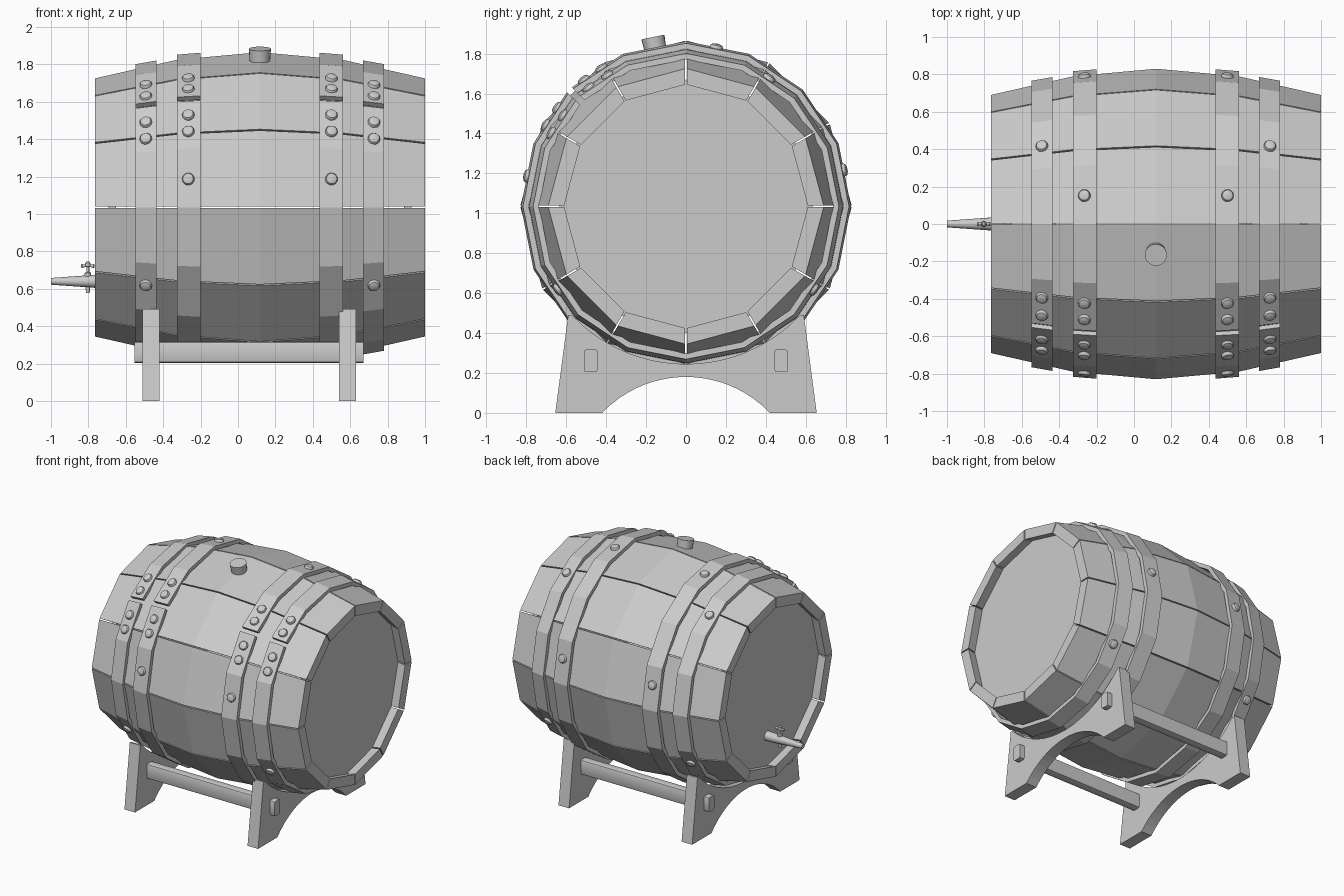
import bpy, bmesh
from math import sin, cos, pi, radians, sqrt
from mathutils import Vector

if "Cube" in bpy.data.objects:
    bpy.data.objects.remove(bpy.data.objects["Cube"])

CX, CZ = 0.117, 1.035            # barrel axis position (axis runs along x)


def finish(name, bm, smooth=False):
    bmesh.ops.recalc_face_normals(bm, faces=bm.faces)
    me = bpy.data.meshes.new(name)
    bm.to_mesh(me)
    bm.free()
    ob = bpy.data.objects.new(name, me)
    bpy.context.collection.objects.link(ob)
    if smooth:
        bpy.context.view_layer.objects.active = ob
        ob.select_set(True)
        bpy.ops.object.shade_smooth_by_angle(angle=radians(35))
        ob.select_set(False)
    return ob


def loft(bm, rings):
    """Skin closed rings of points in order and cap both ends."""
    vs = [[bm.verts.new(p) for p in r] for r in rings]
    n = len(vs[0])
    for a, b in zip(vs, vs[1:]):
        for i in range(n):
            bm.faces.new((a[i], a[(i + 1) % n], b[(i + 1) % n], b[i]))
    bm.faces.new(vs[0][::-1])
    bm.faces.new(vs[-1])


def lathe(bm, base, axis, profile, n=16):
    """Round solid: profile is (radius, height along axis)."""
    q = Vector(axis).normalized().to_track_quat('Z', 'Y')
    loft(bm, [[Vector(base) + q @ Vector((r * cos(2 * pi * i / n), r * sin(2 * pi * i / n), h))
               for i in range(n)] for r, h in profile])


def polar(x, r, a):
    """Point around the barrel; 0 deg = front, 90 = top."""
    return Vector((x, -r * cos(a), CZ + r * sin(a)))


# Staves: 12 flat planks with a hairline gap, bulging at the middle
STATIONS = [(-0.882, 0.69), (-0.44, 0.79), (0, 0.83), (0.44, 0.79), (0.882, 0.69)]
bm = bmesh.new()
for k in range(12):
    a0, a1 = radians(30 * k), radians(30 * k + 30)
    rings = []
    for dx, r in STATIONS:
        ring = []
        for rad, a in ((r, a0), (r, a1), (r - 0.08, a1), (r - 0.08, a0)):
            t = Vector((0, sin(a), cos(a))) * 0.004      # tangent, opens the gap
            ring.append(polar(CX + dx, rad, a) + (t if a == a0 else -t))
        rings.append(ring)
    loft(bm, rings)
finish("barrel_staves", bm)

# Recessed heads
for side, name in ((-1, "barrel_head_left"), (1, "barrel_head_right")):
    bm = bmesh.new()
    loft(bm, [[polar(CX + side * d, 0.635, radians(30 * i)) for i in range(12)]
              for d in (0.77, 0.81)])
    finish(name, bm)

# Hoops: 16-sided open straps with a small gap at the upper front, plus rivets
ANGLES = [46.2] + [67.5 + 22.5 * i for i in range(15)] + [403.8]
OUTER = [59, 50.5, 36.5, 28.5, -33, 123, 213]
INNER = [58.5, 51, 37.5, 30, 10.8, 100.8, 167]
for label, dx, w, r, slope, rivets in (("inner", 0.381, 0.125, 0.822, 0.010, INNER),
                                       ("outer", 0.608, 0.113, 0.776, 0.020, OUTER)):
    for s, sname in ((-1, "left"), (1, "right")):
        xin, xout = CX + s * (dx - w / 2), CX + s * (dx + w / 2)
        ri, ro = r + slope / 2, r - slope / 2
        bm = bmesh.new()
        loft(bm, [[polar(xin, ri, a), polar(xout, ro, a),
                   polar(xout, ro - 0.03, a), polar(xin, ri - 0.03, a)]
                  for a in map(radians, ANGLES)])
        finish(f"{label}_hoop_{sname}", bm)
        bm = bmesh.new()
        for deg in rivets:
            a = radians(deg)
            flat = r * cos(radians(11.25)) / cos(radians(deg % 22.5 - 11.25))
            n = polar(0, 1, a) - Vector((0, 0, CZ)) + Vector((s * 0.12, 0, 0))
            lathe(bm, polar(CX + s * dx, flat - 0.01, a), n,
                  [(0.033, 0), (0.033, 0.019), (0.028, 0.027), (0.014, 0.032)], 14)
        finish(f"{label}_hoop_rivets_{sname}", bm, True)

# Bung on top
bm = bmesh.new()
lathe(bm, (CX, -0.147, CZ + 0.755), (0, -0.2, 0.98), [(0.053, 0), (0.059, 0.095)], 20)
finish("bung", bm, True)

# Tap with a turning key on the left head
bm = bmesh.new()
lathe(bm, (-0.66, 0, 0.64), (-1, 0, 0), [(0.037, 0), (0.035, 0.1), (0.018, 0.34)])
finish("tap_spout", bm, True)
bm = bmesh.new()
lathe(bm, (-0.803, 0, 0.578), (0, 0, 1),
      [(0.01, 0), (0.012, 0.03), (0.018, 0.09), (0.018, 0.107), (0.008, 0.112),
       (0.008, 0.138), (0.014, 0.142), (0.014, 0.16), (0.008, 0.168)], 12)
lathe(bm, (-0.84, 0, 0.722), (1, 0, 0),
      [(0.006, 0), (0.011, 0.006), (0.007, 0.02), (0.007, 0.054), (0.011, 0.068), (0.006, 0.074)], 10)
finish("tap_key", bm, True)

# Stand: two end boards with a saddle on top and an arch below
prof = [(-0.42, 0), (-0.655, 0), (-0.59, 0.492)]
N = 20
for i in range(N + 1):
    y = -0.572 + 1.144 * i / N
    prof.append((y, CZ - sqrt(0.79 ** 2 - y * y)))
prof += [(0.59, 0.492), (0.655, 0), (0.42, 0)]
R = (0.42 ** 2 + 0.18 ** 2) / (2 * 0.18)
for i in range(1, N):
    y = 0.42 - 0.84 * i / N
    prof.append((y, 0.18 - R + sqrt(R * R - y * y)))
for name, x in (("stand_end_left", -0.466), ("stand_end_right", 0.585)):
    bm = bmesh.new()
    loft(bm, [[(x + d, y, z) for y, z in prof] for d in (-0.045, 0.045)])
    finish(name, bm)

# Stretchers running through both end boards, rounded corners
for name, y in (("stretcher_front", -0.477), ("stretcher_back", 0.477)):
    sec = []
    for sy, sz, start in ((1, 1, 0), (-1, 1, 90), (-1, -1, 180), (1, -1, 270)):
        for k in range(3):
            a = radians(start + 45 * k)
            sec.append((y + sy * 0.021 + 0.013 * cos(a), 0.261 + sz * 0.044 + 0.013 * sin(a)))
    bm = bmesh.new()
    loft(bm, [[(x, p, q) for p, q in sec] for x in (-0.553, 0.67)])
    finish(name, bm, True)
